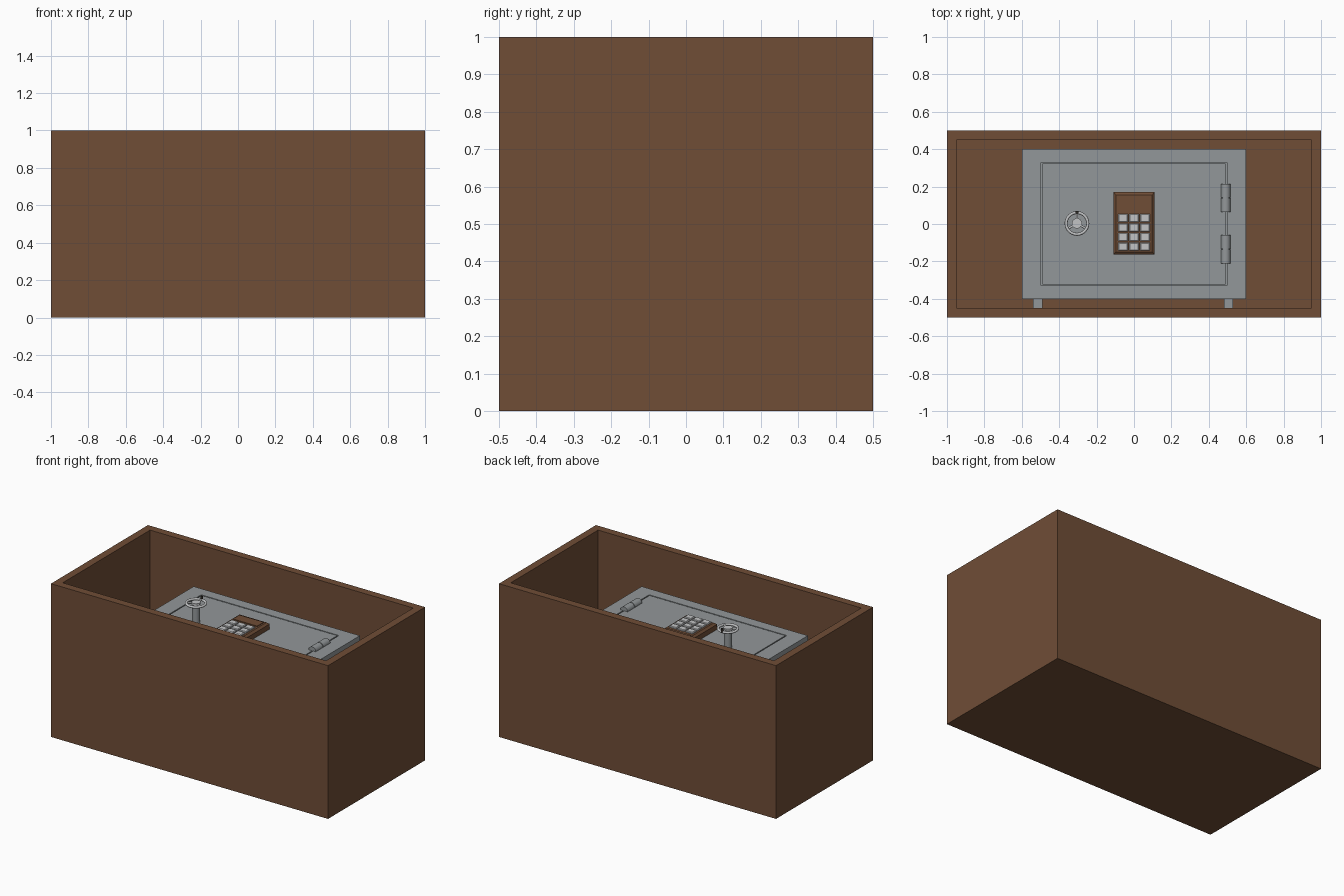
import bpy
import bmesh
from math import radians, sin, cos, pi
from mathutils import Matrix, Vector

old = bpy.data.objects.get("Cube")
if old:
    bpy.data.objects.remove(old, do_unlink=True)


def material(name, rgb):
    mat = bpy.data.materials.new(name)
    mat.use_nodes = True
    colour = (*rgb, 1)
    mat.diffuse_color = colour
    mat.node_tree.nodes["Principled BSDF"].inputs["Base Color"].default_value = colour
    return mat


BROWN = material("brown", (0.16, 0.075, 0.037))
STEEL = material("steel grey", (0.29, 0.31, 0.32))
SILVER = material("light silver", (0.54, 0.55, 0.56))
DARK = material("dark knob", (0.03, 0.025, 0.02))


def finish(name, bm, mat, smooth=False):
    bmesh.ops.recalc_face_normals(bm, faces=bm.faces)
    mesh = bpy.data.meshes.new(name)
    bm.to_mesh(mesh)
    bm.free()
    mesh.materials.append(mat)
    obj = bpy.data.objects.new(name, mesh)
    bpy.context.collection.objects.link(obj)
    if smooth:
        bpy.ops.object.select_all(action="DESELECT")
        obj.select_set(True)
        bpy.context.view_layer.objects.active = obj
        bpy.ops.object.shade_smooth_by_angle(angle=radians(40))
    return obj


def loft(name, mat, centre, rings):
    """Solid through rectangles (half width, half depth, height), capped at both ends."""
    bm = bmesh.new()
    cx, cy = centre
    loops = [[bm.verts.new((cx + sx * w, cy + sy * d, z))
              for sx, sy in ((-1, -1), (1, -1), (1, 1), (-1, 1))]
             for w, d, z in rings]
    for low, high in zip(loops, loops[1:]):
        for i in range(4):
            j = (i + 1) % 4
            bm.faces.new((low[i], low[j], high[j], high[i]))
    bm.faces.new(loops[0])
    bm.faces.new(loops[-1])
    return finish(name, bm, mat)


def rod(name, mat, start, end, radius, sides=32):
    start, end = Vector(start), Vector(end)
    axis = end - start
    turn = axis.to_track_quat("Z", "Y").to_matrix().to_4x4()
    bm = bmesh.new()
    bmesh.ops.create_cone(bm, cap_ends=True, segments=sides, radius1=radius,
                          radius2=radius, depth=axis.length,
                          matrix=Matrix.Translation((start + end) / 2) @ turn)
    return finish(name, bm, mat, True)


def ring(name, mat, centre, major, minor, steps=40, sides=10):
    bm = bmesh.new()
    rows = []
    for i in range(steps):
        a = 2 * pi * i / steps
        row = []
        for k in range(sides):
            b = 2 * pi * k / sides
            r = major + minor * cos(b)
            row.append(bm.verts.new(centre + Vector((r * cos(a), r * sin(a), minor * sin(b)))))
        rows.append(row)
    for i in range(steps):
        here, there = rows[i], rows[(i + 1) % steps]
        for k in range(sides):
            n = (k + 1) % sides
            bm.faces.new((here[k], there[k], there[n], here[n]))
    return finish(name, bm, mat, True)


# Open crate
loft("crate", BROWN, (0, 0),
     [(1, 0.5, 0), (1, 0.5, 1), (0.95, 0.45, 1), (0.95, 0.45, 0.05)])

# Safe lying on its back, with a recess for the door
TOP = 0.745
loft("safe_body", STEEL, (0, 0),
     [(0.6, 0.4, 0.05), (0.6, 0.4, TOP), (0.497, 0.33, TOP), (0.497, 0.33, TOP - 0.04)])
loft("safe_door", STEEL, (0, 0),
     [(0.49, 0.323, TOP - 0.04), (0.49, 0.323, TOP)])

# Feet on the underside of the safe, pressed to the crate wall
for x, side in ((-0.515, "right"), (0.505, "left")):
    for z, place in ((0.12, "back"), (0.65, "front")):
        loft(f"{place}_{side}_foot", STEEL, (x, -0.425),
             [(0.025, 0.025, z), (0.025, 0.025, z + 0.05)])

# Hinges in two knuckles each
for y, place in ((0.14, "upper"), (-0.135, "lower")):
    rod(f"{place}_hinge_knuckle_a", STEEL, (0.49, y + 0.002, TOP),
        (0.49, y + 0.075, TOP), 0.026)
    rod(f"{place}_hinge_knuckle_b", STEEL, (0.49, y - 0.075, TOP),
        (0.49, y - 0.002, TOP), 0.026)
    rod(f"{place}_hinge_pin", STEEL, (0.49, y - 0.07, TOP),
        (0.49, y + 0.07, TOP), 0.02)

# Keypad housing with bevelled rim and sunken display
PAD = 0.79
loft("keypad_housing", BROWN, (0, 0.003),
     [(0.11, 0.167, TOP - 0.005), (0.11, 0.167, PAD - 0.012), (0.097, 0.152, PAD)])
loft("keypad_display", BROWN, (-0.002, 0.109),
     [(0.088, 0.034, PAD - 0.005), (0.088, 0.034, PAD + 0.004)])
for row in range(4):
    for column in range(3):
        loft(f"key_{row + 1}_{column + 1}", SILVER,
             (0.059 * (column - 1), 0.032 - 0.051 * row),
             [(0.026, 0.022, PAD - 0.005), (0.026, 0.022, PAD + 0.006),
              (0.022, 0.018, PAD + 0.01)])

# Hand wheel on its shaft
HUB = Vector((-0.305, 0.003, 0.867))
rod("wheel_shaft", STEEL, (HUB.x, HUB.y, TOP - 0.005), HUB, 0.024)
rod("wheel_hub", SILVER, HUB - Vector((0, 0, 0.006)), HUB + Vector((0, 0, 0.008)), 0.027)
ring("wheel_rim", SILVER, HUB, 0.058, 0.008)
for i in range(3):
    angle = pi / 2 + i * 2 * pi / 3
    reach = Vector((cos(angle), sin(angle), 0)) * 0.058
    rod(f"wheel_spoke_{i + 1}", SILVER, HUB, HUB + reach, 0.006, 12)
knob = HUB + Vector((0, 0.06, 0))
rod("wheel_knob", DARK, knob, knob + Vector((0, 0, 0.022)), 0.008, 16)
